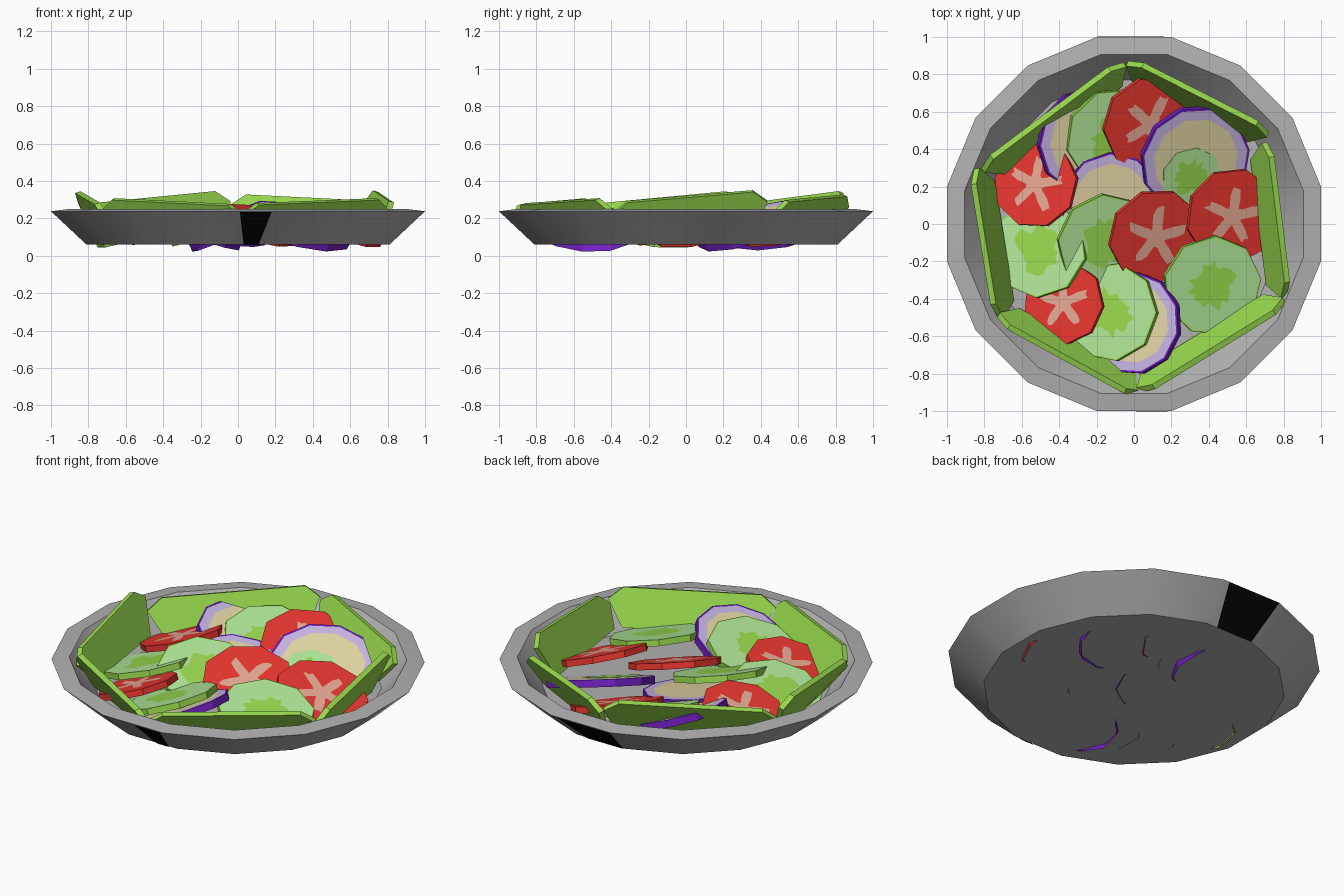
import bpy, bmesh, math, random
from mathutils import Vector, Matrix

if "Cube" in bpy.data.objects:
    bpy.data.objects.remove(bpy.data.objects["Cube"])

random.seed(4)


def mat(name, srgb):
    m = bpy.data.materials.new(name)
    lin = [((c / 255 + 0.055) / 1.055) ** 2.4 for c in srgb]
    m.diffuse_color = (*lin, 1)
    m.use_nodes = True
    m.node_tree.nodes["Principled BSDF"].inputs["Base Color"].default_value = m.diffuse_color
    return m


GREY = mat("bowl_grey", (177, 177, 177))
BLACK = mat("black", (6, 6, 6))
RED = mat("tomato_red", (232, 54, 47))
PULP = mat("tomato_pulp", (228, 168, 146))
PALE = mat("cucumber_flesh", (176, 230, 152))
GREEN = mat("leaf_green", (152, 216, 78))
PURPLE = mat("onion_purple", (112, 32, 190))
LILAC = mat("onion_lilac", (200, 182, 230))
CREAM = mat("onion_cream", (228, 214, 164))


def make(name, bm, mats, matrix=None, recalc=True):
    if recalc:
        bmesh.ops.recalc_face_normals(bm, faces=bm.faces)
    me = bpy.data.meshes.new(name)
    bm.to_mesh(me)
    bm.free()
    for m in mats:
        me.materials.append(m)
    ob = bpy.data.objects.new(name, me)
    bpy.context.collection.objects.link(ob)
    if matrix is not None:
        ob.matrix_world = matrix
    return ob


def ring(bm, radii, z, phase=0.0):
    n = len(radii)
    return [bm.verts.new((r * math.cos(phase + math.tau * i / n),
                          r * math.sin(phase + math.tau * i / n), z))
            for i, r in enumerate(radii)]


def bridge(bm, a, b, mi=0):
    n = len(a)
    for i in range(n):
        bm.faces.new((a[i], a[(i + 1) % n], b[(i + 1) % n], b[i])).material_index = mi


# Bowl: 16-sided lathe
bm = bmesh.new()
s = 1 / math.cos(math.pi / 16)
profile = [(0.81, 0.06), (1.0, 0.238), (0.905, 0.25), (0.77, 0.083)]
rings = [ring(bm, [r * s] * 16, z, math.pi / 16) for r, z in profile]
for a, b in zip(rings, rings[1:]):
    bridge(bm, a, b)
bm.faces.new(rings[0])
bm.faces.new(rings[-1])
bowl = make("bowl", bm, [GREY])
bowl.data.shade_smooth()
bowl.data.set_sharp_from_angle(angle=math.radians(30))

# Black stripes on the front and back of the bowl wall (x: rim left, rim right, foot right, foot left)
for name, side, xs in (("front_stripe", -1, (0.01, 0.18, 0.11, 0.03)),
                       ("back_stripe", 1, (-0.195, 0.16, 0.09, -0.155))):
    bm = bmesh.new()
    rows = [(1.0, 0.237), (1.0, 0.237), (0.812, 0.06), (0.812, 0.06)]
    bm.faces.new([bm.verts.new((x, side * (y + 0.002), z - 0.002)) for x, (y, z) in zip(xs, rows)])
    ob = make(name, bm, [BLACK])
    if ob.data.polygons[0].normal.y * side < 0:
        ob.data.flip_normals()


def placement(x, y, z, direction, tilt):
    # tilt so that the low side points along direction
    d = math.radians(direction)
    axis = Vector((-math.sin(d), math.cos(d), 0))
    return (Matrix.Translation((x, y, z)) @ Matrix.Rotation(math.radians(tilt), 4, axis)
            @ Matrix.Rotation(random.uniform(0, 6), 4, 'Z'))


def slice_mesh(sides, r, bands, spot, th=0.036):
    """Cut slice: skin wall hanging below a top of concentric bands and an inset centre spot.
    Every ring has as many points as the spot, lying on a regular polygon outline."""
    bm = bmesh.new()
    n, step = len(spot), math.tau / sides
    poly = [r * math.cos(step / 2) / math.cos((math.tau * i / n + 1e-6) % step - step / 2)
            for i in range(n)]
    low = ring(bm, poly, -th)
    prev = ring(bm, poly, 0)
    bridge(bm, low, prev, 0)
    for f, mi in bands:
        nxt = ring(bm, [p * f for p in poly], 0)
        bridge(bm, prev, nxt, mi)
        prev = nxt
    nxt = ring(bm, [r * k for k in spot], 0)
    bridge(bm, prev, nxt, 1)
    c = bm.verts.new((0, 0, 0))
    for i in range(n):
        bm.faces.new((nxt[i], nxt[(i + 1) % n], c)).material_index = 2
    return bm


# Tomato slices: red with a five-armed pulp star
tomatoes = [(0.09, 0.53, 0.172, -40, 21, 0.26), (-0.53, 0.215, 0.172, 165, 20, 0.235),
            (0.53, 0.04, 0.172, -25, 22, 0.26), (0.12, -0.07, 0.185, -45, 22, 0.26),
            (-0.38, -0.42, 0.165, 170, 20, 0.225)]
arm = (0.2, 0.24, 0.38, 0.62, 0.6, 0.64, 0.42, 0.26, 0.2)
for i, (x, y, z, d, t, r) in enumerate(tomatoes):
    star = [k * random.uniform(0.9, 1.1) for _ in range(5) for k in arm]
    make(f"tomato_slice_{i + 1}", slice_mesh(9, r, [(0.95, 0)], star),
         [RED, RED, PULP], placement(x, y, z, d, t), False)

# Cucumber slices: green skin, pale flesh, ragged seed patch
cucumbers = [(-0.1, 0.46, 0.175, -35, 19, 0.27), (0.42, -0.33, 0.172, -35, 17, 0.27),
             (-0.15, -0.1, 0.182, -40, 19, 0.265), (-0.51, -0.13, 0.152, 165, 17, 0.265),
             (-0.13, -0.47, 0.172, 170, 20, 0.265)]
for i, (x, y, z, d, t, r) in enumerate(cucumbers):
    patch = [random.uniform(0.32, 0.56) for _ in range(27)]
    make(f"cucumber_slice_{i + 1}", slice_mesh(9, r, [(0.97, 0)], patch),
         [GREEN, PALE, GREEN], placement(x, y, z, d, t), False)

# Onion slices: purple skin, lilac ring, cream centre
onions = [(-0.24, 0.44, 0.17, -15, 21, 0.285), (-0.12, 0.11, 0.145, -40, 12, 0.275),
          (0.33, 0.34, 0.178, -50, 23, 0.3), (-0.01, -0.53, 0.17, 172, 24, 0.275)]
for i, (x, y, z, d, t, r) in enumerate(onions):
    make(f"onion_slice_{i + 1}", slice_mesh(11, r, [(0.96, 0), (0.88, 1)], [0.78] * 11, 0.042),
         [PURPLE, LILAC, CREAM], placement(x, y, z, d, t), False)

# Small cucumber face showing through the big onion slice
low = Vector((math.cos(math.radians(-50)), math.sin(math.radians(-50))))
off = Vector((-0.02, -0.09))
make("cucumber_patch", slice_mesh(9, 0.165, [(0.97, 1)], [random.uniform(0.4, 0.7) for _ in range(27)], 0.01),
     [GREEN, PALE, GREEN],
     placement(0.33 + off.x, 0.34 + off.y, 0.182 - off.dot(low) * math.tan(math.radians(23)), -50, 23), False)

# Lettuce strips: six leaning planks around the wall (outer top edge end points)
strips = [((-0.81, 0.34, 0.27), (-0.10, 0.87, 0.34)), ((0.01, 0.885, 0.32), (0.71, 0.53, 0.285)),
          ((0.745, 0.41, 0.345), (0.84, -0.36, 0.28)), ((0.80, -0.46, 0.30), (0.07, -0.91, 0.27)),
          ((-0.01, -0.93, 0.265), (-0.72, -0.54, 0.30)), ((-0.76, -0.48, 0.27), (-0.88, 0.26, 0.34))]
for i, (p, q) in enumerate(strips):
    p, q = Vector(p), Vector(q)
    along = (q - p).normalized()
    p, q = p - along * 0.03, q + along * 0.03
    inward = Vector((0, 0, 1)).cross(along).normalized()
    if inward.dot(p + q) > 0:
        inward = -inward
    thick = inward * 0.03 + Vector((0, 0, 0.01))
    mid = inward * 0.03 - Vector((0, 0, 0.06))
    low_p, low_q = p + inward * 0.10, q + inward * 0.10
    low_p.z = low_q.z = 0.10
    outline = [p + along * 0.08, q - along * 0.08, q + mid,
               low_q - along * 0.08, low_p + along * 0.08, p + mid]
    bm = bmesh.new()
    a = [bm.verts.new(v) for v in outline]
    b = [bm.verts.new(v + thick) for v in outline]
    bridge(bm, a, b)
    bm.faces.new(a)
    bm.faces.new(b)
    make(f"lettuce_strip_{i + 1}", bm, [GREEN])
